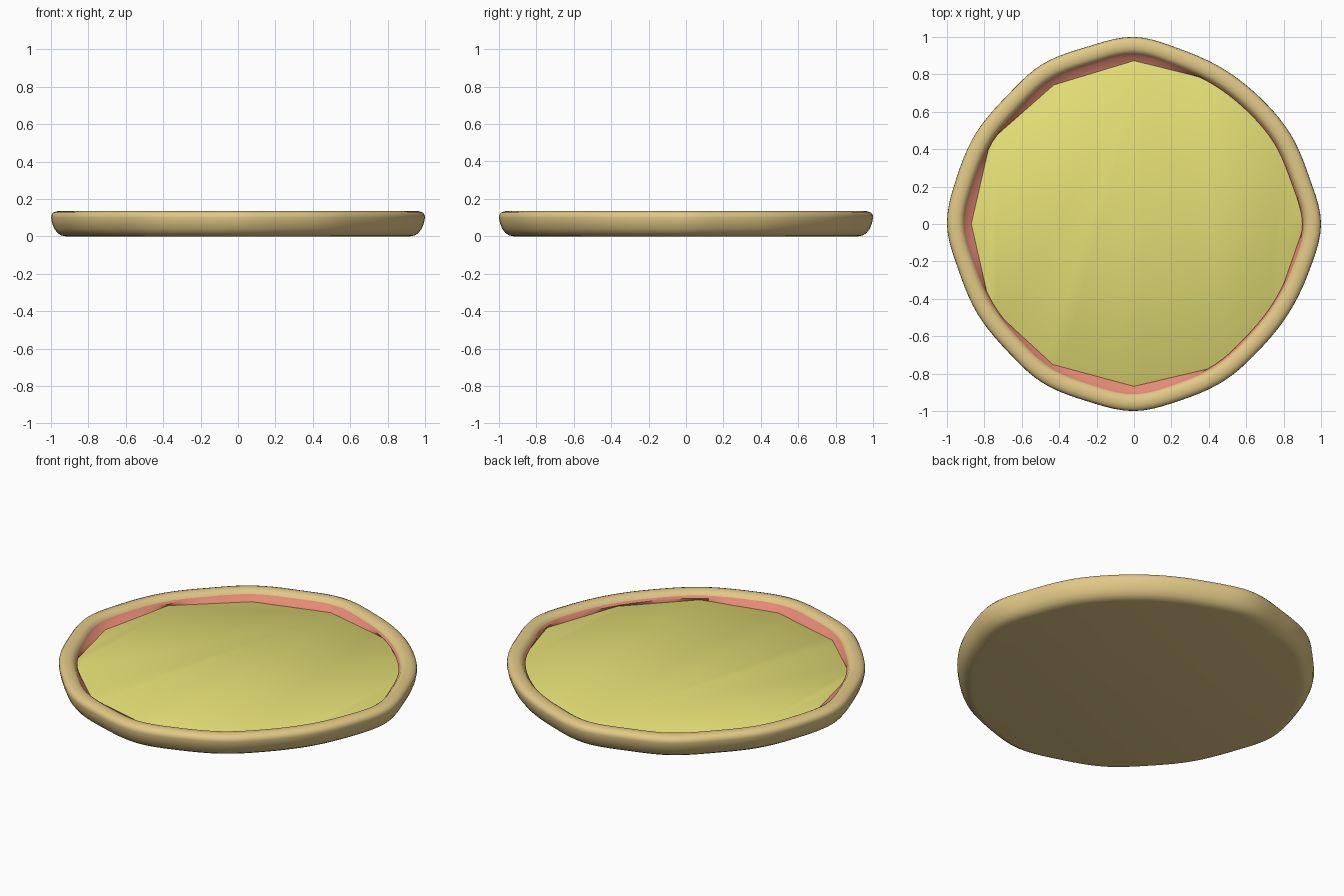
import bpy, math

if "Cube" in bpy.data.objects:
    bpy.data.objects.remove(bpy.data.objects["Cube"])

STEPS = 120
# Hand-stretched outline: radius every 15 degrees, counter-clockwise from +x
OUTLINE = [1.0, .97, .965, .955, .957, .967, 1.0, .98, .985, .965, .975, .98,
           1.0, .97, .965, .96, .98, .98, 1.0, .975, .967, .95, .955, .97]
# Cheese corners: radius every 30 degrees
CHEESE = [.915, .905, .885, .875, .86, .89, .872, .89, .87, .87, .885, .88]


def outline(a):
    n = len(OUTLINE)
    f = a / (2 * math.pi) * n
    i, t = int(f), f - int(f)
    p0, p1, p2, p3 = (OUTLINE[(i + k) % n] for k in (-1, 0, 1, 2))
    return .5 * (2 * p1 + (p2 - p0) * t + (2 * p0 - 5 * p1 + 4 * p2 - p3) * t * t
                 + (3 * p1 - p0 - 3 * p2 + p3) * t ** 3)


def cheese_edge(a):
    n = len(CHEESE)
    w = 2 * math.pi / n
    i = int(a / w + 1e-9)
    t = a - i * w
    r0, r1 = CHEESE[i % n], CHEESE[(i + 1) % n]
    # straight chord between neighbouring corners
    return r0 * r1 * math.sin(w) / (r0 * math.sin(t) + r1 * math.sin(w - t))


def colour(name, rgb):
    m = bpy.data.materials.new(name)
    m.diffuse_color = (*rgb, 1)
    m.use_nodes = True
    m.node_tree.nodes["Principled BSDF"].inputs["Base Color"].default_value = m.diffuse_color
    return m


def loft(name, rings, mat, cap_start=False, cap_end=False):
    """Rings are (radius function, height), listed from bottom/outside to top/inside."""
    verts, faces = [], []
    for radius, z in rings:
        for s in range(STEPS):
            a = 2 * math.pi * s / STEPS
            r = radius(a)
            verts.append((r * math.cos(a), r * math.sin(a), z))
    for k in range(len(rings) - 1):
        for s in range(STEPS):
            t = (s + 1) % STEPS
            faces.append((k * STEPS + s, k * STEPS + t,
                          (k + 1) * STEPS + t, (k + 1) * STEPS + s))
    if cap_start:
        faces.append(tuple(reversed(range(STEPS))))
    if cap_end:
        base = (len(rings) - 1) * STEPS
        faces.append(tuple(range(base, base + STEPS)))
    me = bpy.data.meshes.new(name)
    me.from_pydata(verts, [], faces)
    me.materials.append(mat)
    ob = bpy.data.objects.new(name, me)
    bpy.context.collection.objects.link(ob)
    bpy.ops.object.select_all(action='DESELECT')
    ob.select_set(True)
    bpy.context.view_layer.objects.active = ob
    bpy.ops.object.shade_smooth_by_angle(angle=math.radians(40))
    return ob


def inset(d):
    return lambda a: outline(a) - d


# Crust: flat base, rounded side and rolled rim
profile = [(.08, 0), (.055, .005), (.035, .018), (.018, .04), (.006, .07), (0, .10),
           (.002, .115), (.012, .127), (.03, .134), (.05, .135), (.068, .132),
           (.082, .124), (.09, .112)]
loft("crust", [(inset(d), z) for d, z in profile],
     colour("crust_dough", (.76, .58, .24)), cap_start=True)

# Sauce: sloping band between the rim and the cheese
loft("sauce", [(inset(.088), .114), (inset(.1), .1),
               (lambda a: cheese_edge(a) - .003, .083)],
     colour("tomato_sauce", (.78, .25, .18)))

# Cheese: flat topping
loft("cheese", [(cheese_edge, .082), (lambda a: cheese_edge(a) - .006, .086)],
     colour("cheese_topping", (.78, .74, .18)), cap_end=True)
